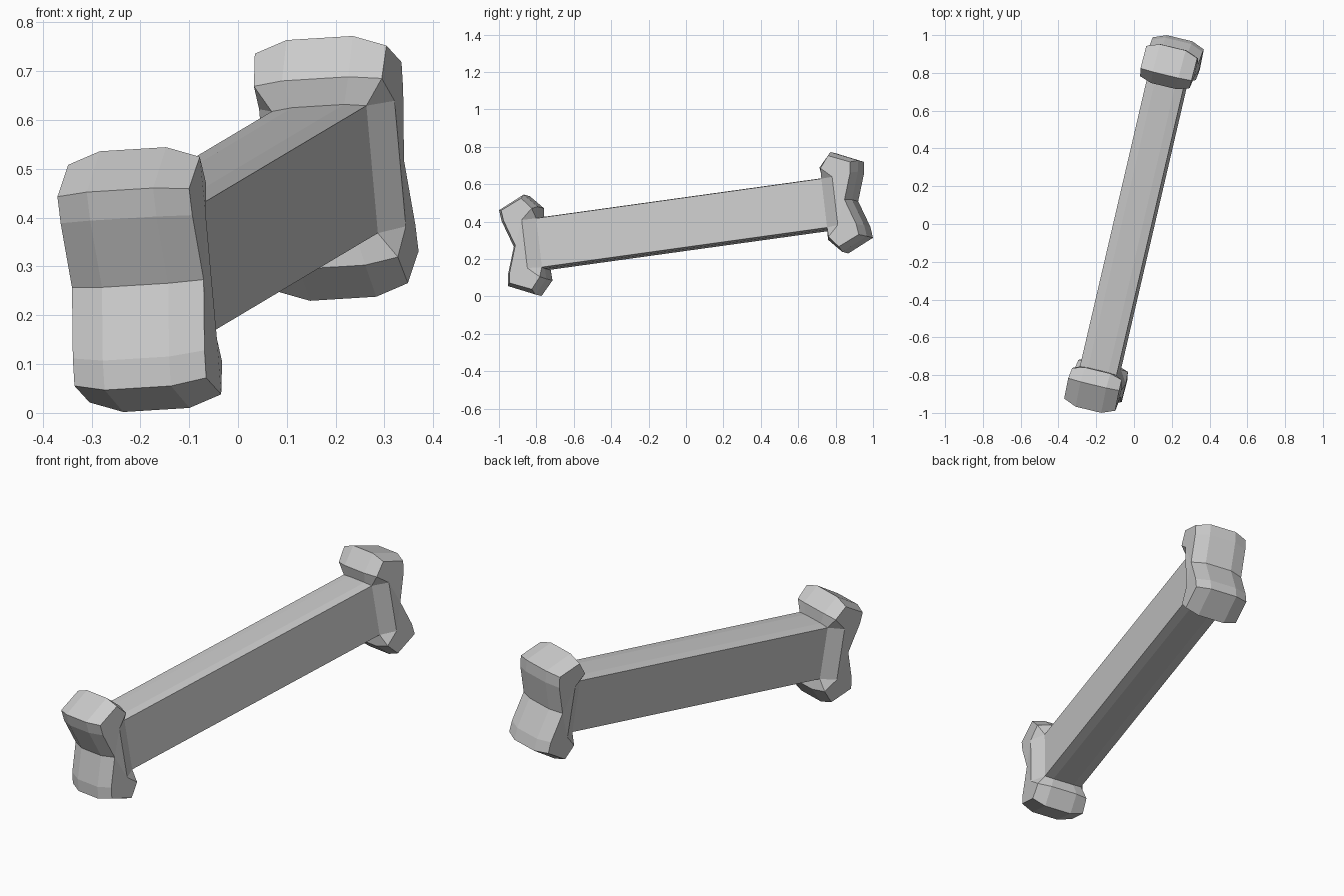
import bpy, bmesh
from mathutils import Vector, Matrix

if "Cube" in bpy.data.objects:
    bpy.data.objects.remove(bpy.data.objects["Cube"])

# Quarter outline of the bone: (along, up, half width) for the broad middle
# band and for the slightly shrunken side face
BAND = [(.785, .138, .055), (.78, .195, .07), (.85, .27, .07),
        (.994, .205, .07), (.987, .145, .07), (.937, 0, .07)]
SIDE = [(.79, .132, .10), (.80, .185, .135), (.85, .246, .139),
        (.967, .196, .139), (.96, .14, .139), (.912, 0, .139)]
FOLD = (.86, .13, .143)   # where the side flares from shaft to knob


def full_loop(q):
    end = q + [(u, -v, w) for u, v, w in q[-2::-1]]
    return end + [(-u, v, w) for u, v, w in reversed(end)]


bm = bmesh.new()


def column(q, s):
    return [bm.verts.new((s * w, u, v)) for u, v, w in full_loop(q)]


# Outer rim: strips running round the outline
cols = [column(SIDE, -1), column(BAND, -1), column(BAND, 1), column(SIDE, 1)]
n = len(cols[0])
for a, b in zip(cols, cols[1:]):
    for i in range(n):
        j = (i + 1) % n
        bm.faces.new((a[i], a[j], b[j], b[i]))

# Side faces: flat shaft panel, flared transition and knob face at each end
for s, c in ((-1, cols[0]), (1, cols[3])):
    bm.faces.new((c[0], c[10], c[11], c[21]))
    for d, e in ((1, c[:11]), (-1, c[:10:-1])):
        u, v, w = FOLD
        top = bm.verts.new((s * w, d * u, v))
        low = bm.verts.new((s * w, d * u, -v))
        bm.faces.new((e[0], top, low, e[10]))
        bm.faces.new((e[0], e[1], top))
        bm.faces.new((e[10], low, e[9]))
        bm.faces.new((top, e[1], e[2], e[3], e[4], e[5]))
        bm.faces.new((low, e[5], e[6], e[7], e[8], e[9]))
        bm.faces.new((top, e[5], low))
bmesh.ops.recalc_face_normals(bm, faces=bm.faces)

# Tilt the bone into its resting pose
along = Vector((.225, .965, .134)).normalized()
across = Vector((.97, -.233, .06))
across = (across - along * across.dot(along)).normalized()
up = across.cross(along)
rot = Matrix((across, along, up)).transposed().to_4x4()
bm.transform(Matrix.Translation((0, 0, .387)) @ rot)

mesh = bpy.data.meshes.new("bone")
bm.to_mesh(mesh)
bm.free()
bpy.context.collection.objects.link(bpy.data.objects.new("bone", mesh))
